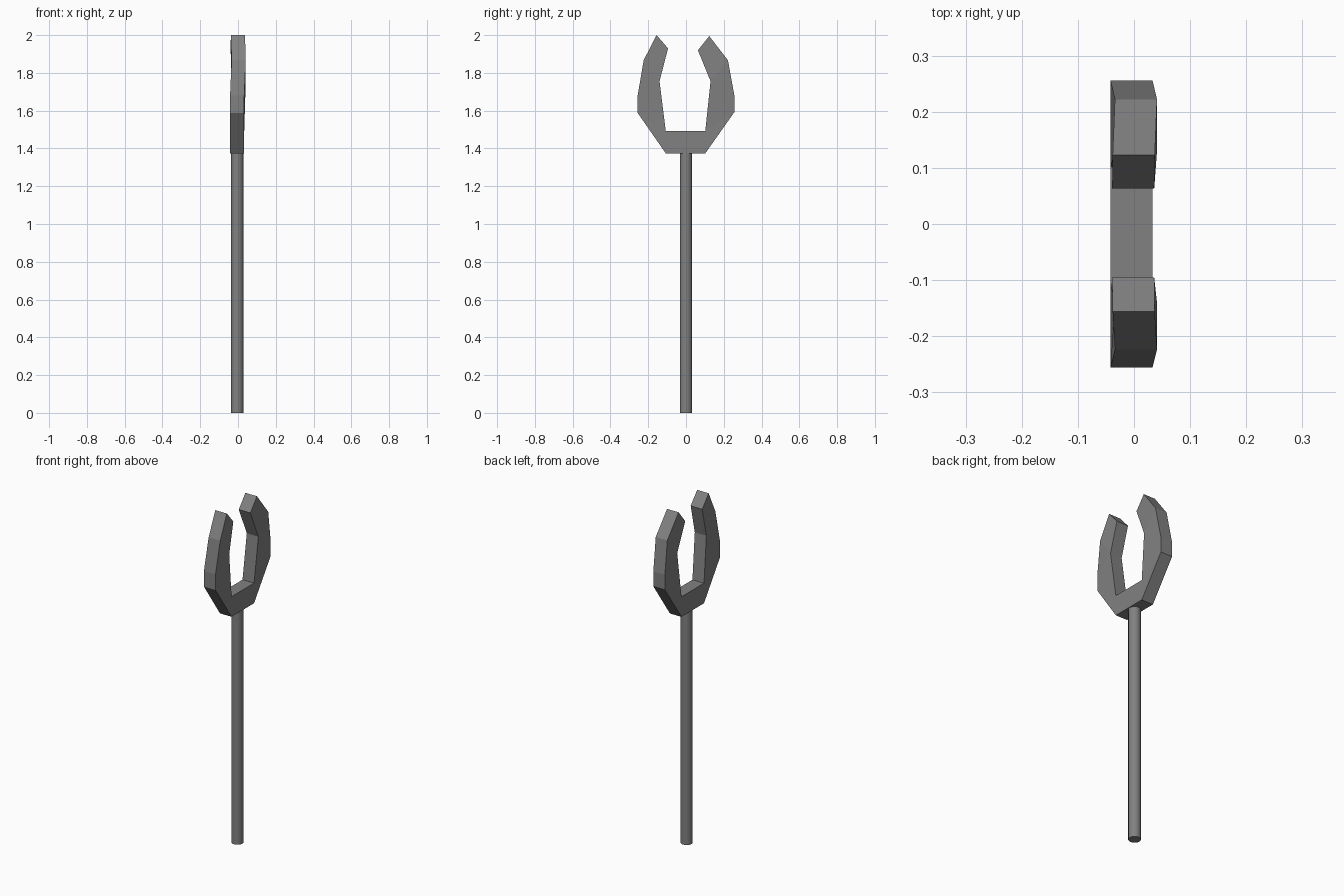
import bpy, bmesh, math

if "Cube" in bpy.data.objects:
    bpy.data.objects.remove(bpy.data.objects["Cube"])

# Dark grey metal
dark = bpy.data.materials.new("dark_grey")
dark.diffuse_color = (0.22, 0.22, 0.22, 1)
dark.use_nodes = True
dark.node_tree.nodes["Principled BSDF"].inputs["Base Color"].default_value = dark.diffuse_color

# Fork head outline: (y, z, x shift) running round the U shape
profile = [
    (-0.107, 1.374, 0), (0.102, 1.374, 0),                             # bottom
    (0.256, 1.592, 0), (0.256, 1.68, 0), (0.222, 1.867, 0.008),        # outer right
    (0.123, 1.995, 0.004), (0.063, 1.92, 0.003),                       # right tip
    (0.13, 1.756, 0.008), (0.102, 1.492, 0),                           # inner right
    (-0.107, 1.492, 0), (-0.14, 1.756, 0.008),                         # inner left
    (-0.095, 1.93, 0.003), (-0.156, 2.0, 0.004),                       # left tip
    (-0.224, 1.867, 0.008), (-0.256, 1.68, 0), (-0.256, 1.588, 0),     # outer left
]
# Each cap is split into quads (and one bend triangle) along the prongs
cap_faces = [(0, 1, 8, 9), (1, 2, 8), (2, 3, 7, 8), (3, 4, 7), (4, 5, 6, 7),
             (0, 9, 15), (9, 10, 14, 15), (10, 13, 14), (10, 11, 12, 13)]

bm = bmesh.new()
back = [bm.verts.new((-0.042 + s, y, z)) for y, z, s in profile]
front = [bm.verts.new((0.033 + s, y, z)) for y, z, s in profile]
for f in cap_faces:
    bm.faces.new([front[i] for i in f])
    bm.faces.new([back[i] for i in reversed(f)])
n = len(profile)
for i in range(n):
    j = (i + 1) % n
    bm.faces.new((back[i], back[j], front[j], front[i]))
bmesh.ops.recalc_face_normals(bm, faces=bm.faces)
mesh = bpy.data.meshes.new("fork_head")
bm.to_mesh(mesh)
bm.free()
mesh.materials.append(dark)
head = bpy.data.objects.new("fork_head", mesh)
bpy.context.collection.objects.link(head)

# Round shaft standing on the ground
bpy.ops.mesh.primitive_cylinder_add(vertices=16, radius=0.033, depth=1.376,
                                    location=(-0.004, 0, 0.688))
shaft = bpy.context.object
shaft.name = "shaft"
shaft.data.materials.append(dark)
bpy.ops.object.shade_smooth_by_angle(angle=math.radians(40))
